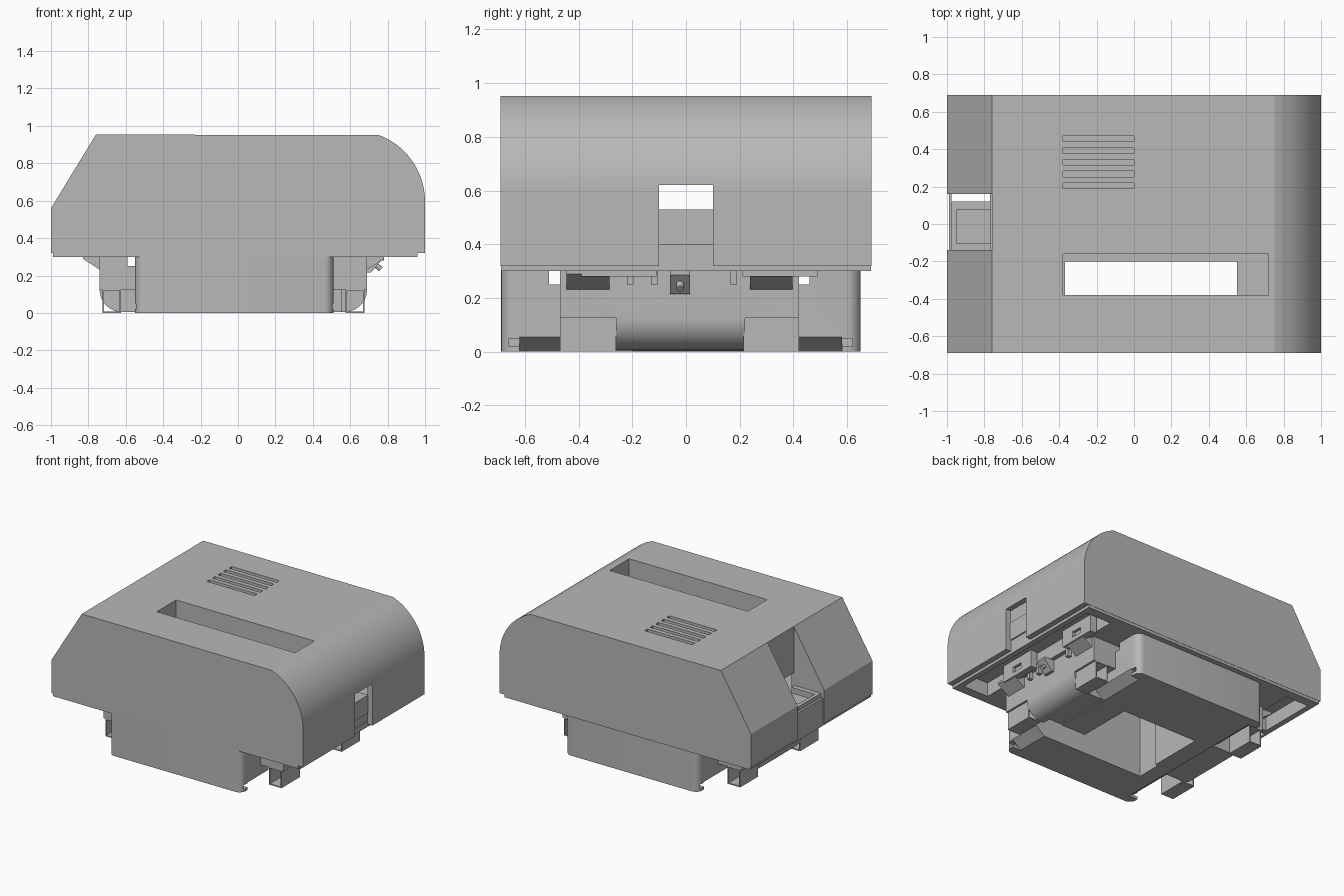
import bpy, bmesh, math
from mathutils import Vector

cube = bpy.data.objects.get("Cube")
if cube:
    bpy.data.objects.remove(cube, do_unlink=True)

GREY = (0.48, 0.48, 0.48, 1)
mat = bpy.data.materials.new("light_grey")
mat.use_nodes = True
mat.diffuse_color = GREY
mat.node_tree.nodes["Principled BSDF"].inputs["Base Color"].default_value = GREY


def extrude(name, profile, y0, y1):
    """Prism with an (x, z) outline running from y0 to y1."""
    bm = bmesh.new()
    face = bm.faces.new([bm.verts.new((x, y0, z)) for x, z in profile])
    out = bmesh.ops.extrude_face_region(bm, geom=[face])
    verts = [v for v in out["geom"] if isinstance(v, bmesh.types.BMVert)]
    bmesh.ops.translate(bm, verts=verts, vec=(0, y1 - y0, 0))
    bmesh.ops.recalc_face_normals(bm, faces=bm.faces)
    mesh = bpy.data.meshes.new(name)
    bm.to_mesh(mesh)
    bm.free()
    ob = bpy.data.objects.new(name, mesh)
    bpy.context.collection.objects.link(ob)
    mesh.materials.append(mat)
    return ob


def box(name, x, y, z):
    return extrude(name, [(x[0], z[0]), (x[1], z[0]), (x[1], z[1]), (x[0], z[1])], *y)


def apply_all(ob):
    bpy.ops.object.select_all(action='DESELECT')
    bpy.context.view_layer.objects.active = ob
    ob.select_set(True)
    for m in list(ob.modifiers):
        bpy.ops.object.modifier_apply(modifier=m.name)


def boolean(ob, others, operation='DIFFERENCE'):
    for c in others:
        m = ob.modifiers.new("bool", 'BOOLEAN')
        m.operation, m.solver, m.object = operation, 'EXACT', c
        apply_all(ob)
        bpy.data.objects.remove(c, do_unlink=True)


def cut(ob, *ranges):
    boolean(ob, [box("cutter", *r) for r in ranges])


def smooth(ob):
    apply_all(ob)
    bpy.ops.object.shade_smooth_by_angle(angle=math.radians(20))


def arc(cx, cz, r, a0, a1, n):
    steps = [math.radians(a0 + (a1 - a0) * i / n) for i in range(n + 1)]
    return [(cx + r * math.cos(a), cz + r * math.sin(a)) for a in steps]


# Main housing: one sloped side, one rounded side, hollow inside
def housing_outline(t, bottom):
    return ([(-1 + t, bottom), (-1 + t, 0.56 - t / 3), (-0.76 + t / 2, 0.953 - t)]
            + arc(0.62, 0.595, 0.38 - t, 70, 0, 20) + [(1 - t, bottom)])


housing = extrude("housing", housing_outline(0, 0.32), -0.69, 0.69)
boolean(housing, [extrude("cutter", housing_outline(0.04, 0.2), -0.65, 0.65)])
cut(housing,
    ((-0.38, 0.72), (-0.38, -0.16), (0.8, 1.1)),      # paper slot
    ((0.85, 1.1), (-0.1, 0.1), (0.2, 0.62)),          # side port
    ((-1.1, -0.76), (-0.14, 0.16), (0.2, 1.1)))       # sloped side bay
for i in range(5):
    y = 0.205 + i * 0.0625
    cut(housing, ((-0.38, 0), (y - 0.015, y + 0.015), (0.8, 1.1)))
smooth(housing)

# Walls of the sloped side bay
for y in (-0.16, 0.16):
    extrude("bay_side_wall", [(-1, 0.32), (-1, 0.56), (-0.76, 0.953), (-0.74, 0.93), (-0.74, 0.32)],
            y, y + 0.02)
box("bay_back_wall", (-0.76, -0.74), (-0.14, 0.16), (0.62, 0.94))
socket = box("bay_socket", (-0.975, -0.765), (-0.14, 0.12), (0.3, 0.53))
cut(socket, ((-0.95, -0.6), (-0.105, 0.075), (0.49, 0.6)))
box("bay_sill", (-0.99, -0.975), (-0.14, 0.16), (0.3, 0.5))
box("port_socket", (0.75, 0.965), (-0.1, 0.1), (0.4, 0.53))

# Paper chute under the top slot
for y in (-0.41, -0.16):
    box("chute_long_wall", (-0.4, 0.74), (y, y + 0.03), (0.42, 0.93))
for x in (-0.41, 0.72):
    box("chute_end_wall", (x, x + 0.03), (-0.41, -0.13), (0.42, 0.93))

# Base plate with pockets on its underside
base = box("base_plate", (-0.99, 0.96), (-0.688, 0.688), (0.3, 0.34))
inner = box("base_block", (-0.955, 0.955), (-0.645, 0.645), (0.32, 0.45))
boolean(base, [inner], 'UNION')
chute = ((-0.37, 0.55), (-0.38, -0.2), (-0.1, 0.6))
cut(base, chute,
    ((0.72, 0.92), (-0.62, 0.62), (0.2, 0.4)),
    ((-0.95, -0.77), (-0.62, -0.2), (0.2, 0.4)),
    ((-0.95, -0.77), (0.2, 0.62), (0.2, 0.4)),
    ((-0.96, -0.77), (0.12, 0.16), (0.2, 0.6)),
    ((-1.1, -0.77), (-0.14, 0.16), (0.2, 0.6)),
    ((-0.35, 0.25), (-0.21, 0.2), (0.2, 0.42)))
# Clip blocks inside the pockets
for y in (-0.25, 0.35):
    clip = box("pocket_clip", (0.73, 0.78), (y - 0.14, y + 0.14), (0.28, 0.41))
    cut(clip, ((0.76, 0.9), (y - 0.04, y + 0.04), (0.31, 0.35)))

# Lower body: long rounded block with chamfered lower sides
lower = box("lower_body", (-0.55, 0.51), (-0.688, 0.65), (0, 0.31))
bev = lower.modifiers.new("corners", 'BEVEL')
bev.width, bev.segments, bev.limit_method = 0.05, 6, 'WEIGHT'
weights = lower.data.attributes.new("bevel_weight_edge", 'FLOAT', 'EDGE')
for e in lower.data.edges:
    a, b = (lower.data.vertices[i].co for i in e.vertices)
    weights.data[e.index].value = float(abs(a.z - b.z) > 0.1)
apply_all(lower)
for x, s in ((-0.55, 1), (0.51, -1)):
    wedge = [(x - s * 0.02, -0.02), (x + s * 0.09, -0.02), (x + s * 0.07, 0),
             (x, 0.055), (x - s * 0.02, 0.06)]
    boolean(lower, [extrude("cutter", wedge, -0.62, 0.58)])
    cut(lower, (sorted((x - s * 0.02, x + s * 0.05)), (-0.66, -0.62), (0.02, 0.05)),
        (sorted((x - s * 0.02, x + s * 0.05)), (0.58, 0.62), (0.02, 0.05)))

# Wide middle: rounded belly plus upper shoulders
belly = ([(0.69, 0.305)] + arc(0.57, 0.125, 0.12, 0, -90, 10)
         + arc(-0.62, 0.125, 0.12, -90, -180, 10) + [(-0.74, 0.305)])
middle = extrude("middle_belly", belly, -0.26, 0.22)
boolean(middle, [box("shoulders", (-0.74, 0.69), (-0.47, 0.42), (0.125, 0.305))], 'UNION')
gaps = [((-1, 1), (-0.51, -0.47), (0.25, 0.3)),
        ((-1, 1), (0.42, 0.46), (0.25, 0.3)),
        ((-0.59, -0.55), (-1, 1), (0.25, 0.3))]
for part in (lower, middle):
    cut(part, chute, ((-0.35, 0.25), (-0.21, 0.2), (-0.1, 0.6)), *gaps)
    smooth(part)

# Square tube feet, gussets and tabs on both sides
for side, x0, x1, wall in ((1, 0.575, 0.675, 0.69), (-1, -0.725, -0.625, -0.74)):
    for y0, y1 in ((-0.47, -0.26), (0.215, 0.42)):
        foot = box("tube_foot", (x0, x1), (y0, y1), (0, 0.128))
        cut(foot, ((x0 + 0.008, x1 - 0.008), (y0 - 0.1, y1 + 0.1), (0.008, 0.12)))
        mid = (y0 + y1) / 2
        extrude("gusset", [(wall - side * 0.01, 0.305), (wall + side * 0.09, 0.305),
                           (wall + side * 0.09, 0.29), (wall - side * 0.01, 0.225)],
                mid - 0.08, mid + 0.08)
    for y in (-0.22, -0.13, 0.165):
        box("side_tab", sorted((wall - side * 0.01, wall + side * 0.03)), (y, y + 0.025), (0.25, 0.305))

# Angled latch with a small pin
extrude("latch", [(0.68, 0.3), (0.77, 0.3), (0.77, 0.285), (0.71, 0.215), (0.68, 0.215)], -0.06, 0.015)
bpy.ops.mesh.primitive_cylinder_add(vertices=16, radius=0.014, depth=0.05, location=(0.745, -0.022, 0.25),
                                    rotation=Vector((0.76, 0, -0.65)).to_track_quat('Z', 'Y').to_euler())
pin = bpy.context.object
pin.name = "latch_pin"
pin.data.materials.append(mat)
smooth(pin)
